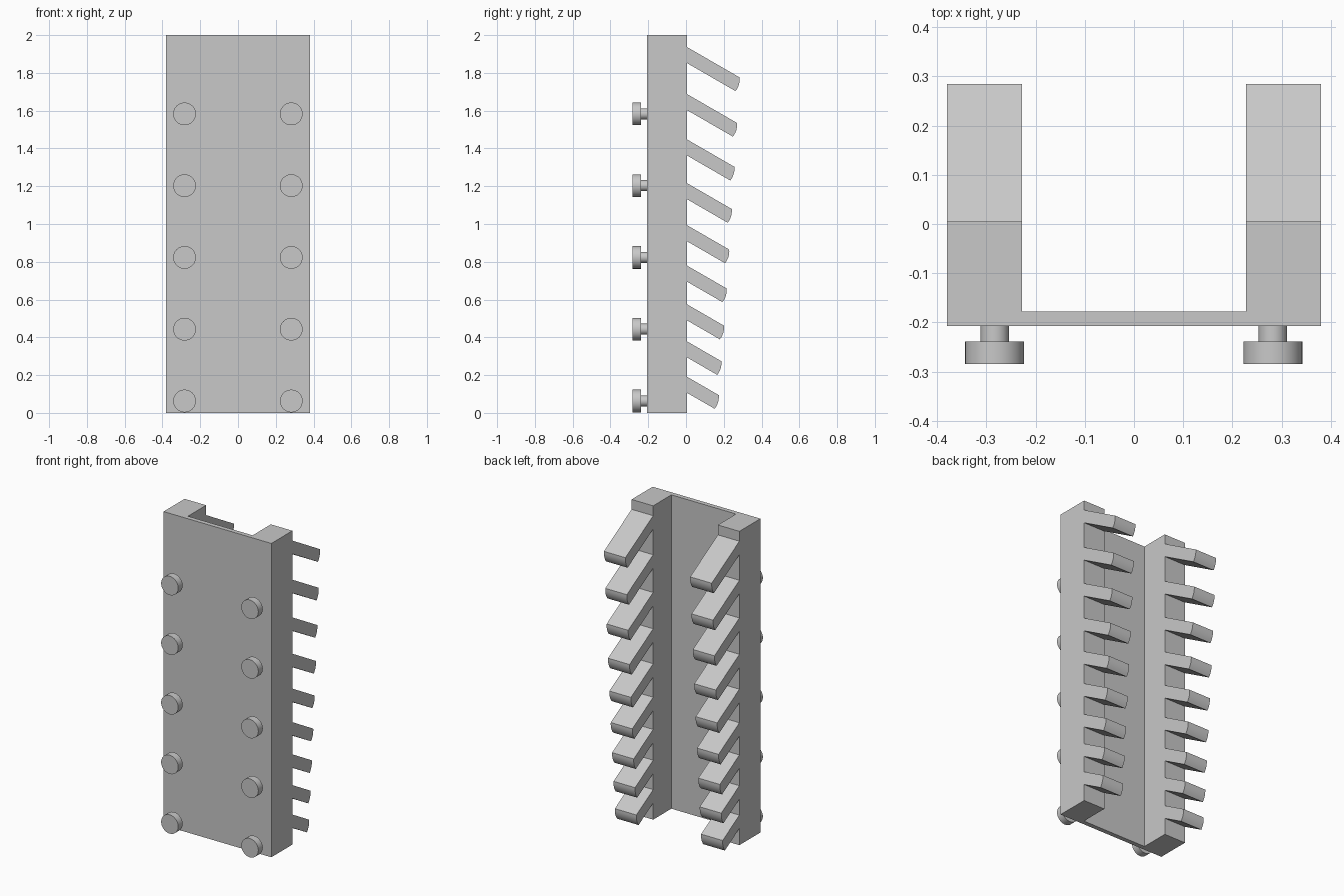
import bpy
import bmesh
from mathutils import Matrix, Vector
from math import radians, tan

cube = bpy.data.objects.get("Cube")
if cube:
    bpy.data.objects.remove(cube, do_unlink=True)

grey = bpy.data.materials.new("plain_grey")
grey.use_nodes = True
grey.diffuse_color = (0.58, 0.58, 0.58, 1)
grey.node_tree.nodes["Principled BSDF"].inputs["Base Color"].default_value = grey.diffuse_color

HALF_W, INNER = 0.38, 0.228
FRONT, PLATE_BACK, BACK = -0.207, -0.178, 0.005


def finish(name, bm):
    """Turn a bmesh into a named grey object with sharp edges kept."""
    bmesh.ops.recalc_face_normals(bm, faces=bm.faces)
    mesh = bpy.data.meshes.new(name)
    bm.to_mesh(mesh)
    bm.free()
    mesh.materials.append(grey)
    obj = bpy.data.objects.new(name, mesh)
    bpy.context.collection.objects.link(obj)
    bpy.ops.object.select_all(action="DESELECT")
    obj.select_set(True)
    bpy.context.view_layer.objects.active = obj
    bpy.ops.object.shade_smooth_by_angle(angle=radians(30))
    return obj


def prism(name, points, offset):
    """Extrude a closed outline along an offset."""
    bm = bmesh.new()
    face = bm.faces.new([bm.verts.new(p) for p in points])
    moved = bmesh.ops.extrude_face_region(bm, geom=[face], use_keep_orig=True)
    verts = [v for v in moved["geom"] if isinstance(v, bmesh.types.BMVert)]
    bmesh.ops.translate(bm, vec=Vector(offset), verts=verts)
    return finish(name, bm)


# Channel-shaped body: thin front plate with two deep side rails
half = [(HALF_W, FRONT), (HALF_W, BACK), (INNER, BACK), (INNER, PLATE_BACK)]
outline = half + [(-x, y) for x, y in reversed(half)]
prism("channel_body", [(x, y, 0) for x, y in outline], (0, 0, 2))

# Sloping pegs behind each rail, shorter and closer together lower down
SLOPE = tan(radians(30))
THICK = 0.085


def peg(name, x, top, tip):
    # Tip is a shallow arc, from the upper corner to the lower corner
    lower = tip - 0.022
    z_hi = top - SLOPE * (tip - BACK)
    z_lo = top - THICK - SLOPE * (lower - BACK)
    arc = []
    for i in range(7):
        t = i / 6
        bulge = 0.028 * t * (1 - t)
        arc.append((x, tip + (lower - tip) * t + bulge,
                    z_hi + (z_lo - z_hi) * t - bulge * 0.28))
    root = [(x, BACK, top - THICK), (x, BACK, top)]
    prism(name, root + arc, (HALF_W - INNER, 0, 0))


for side, x in (("left", INNER), ("right", -HALF_W)):
    for i in range(9):
        top = 1.937 - 0.249 * i + 0.0044 * i * (i - 1)
        peg(f"{side}_peg_{i + 1}", x, top, 0.284 - 0.0138 * i)


# Round-headed studs on the front
def add_disc(bm, radius, y_front, y_back):
    place = Matrix.Translation((0, (y_front + y_back) / 2, 0)) @ Matrix.Rotation(radians(90), 4, "X")
    bmesh.ops.create_cone(bm, cap_ends=True, segments=48, radius1=radius,
                          radius2=radius, depth=y_back - y_front, matrix=place)


for side, x in (("left", 0.282), ("right", -0.283)):
    for i in range(5):
        bm = bmesh.new()
        add_disc(bm, 0.029, -0.239, FRONT)
        add_disc(bm, 0.06, -0.284, -0.239)
        stud = finish(f"{side}_stud_{i + 1}", bm)
        stud.location = (x, 0, 0.063 + 0.38 * i)
